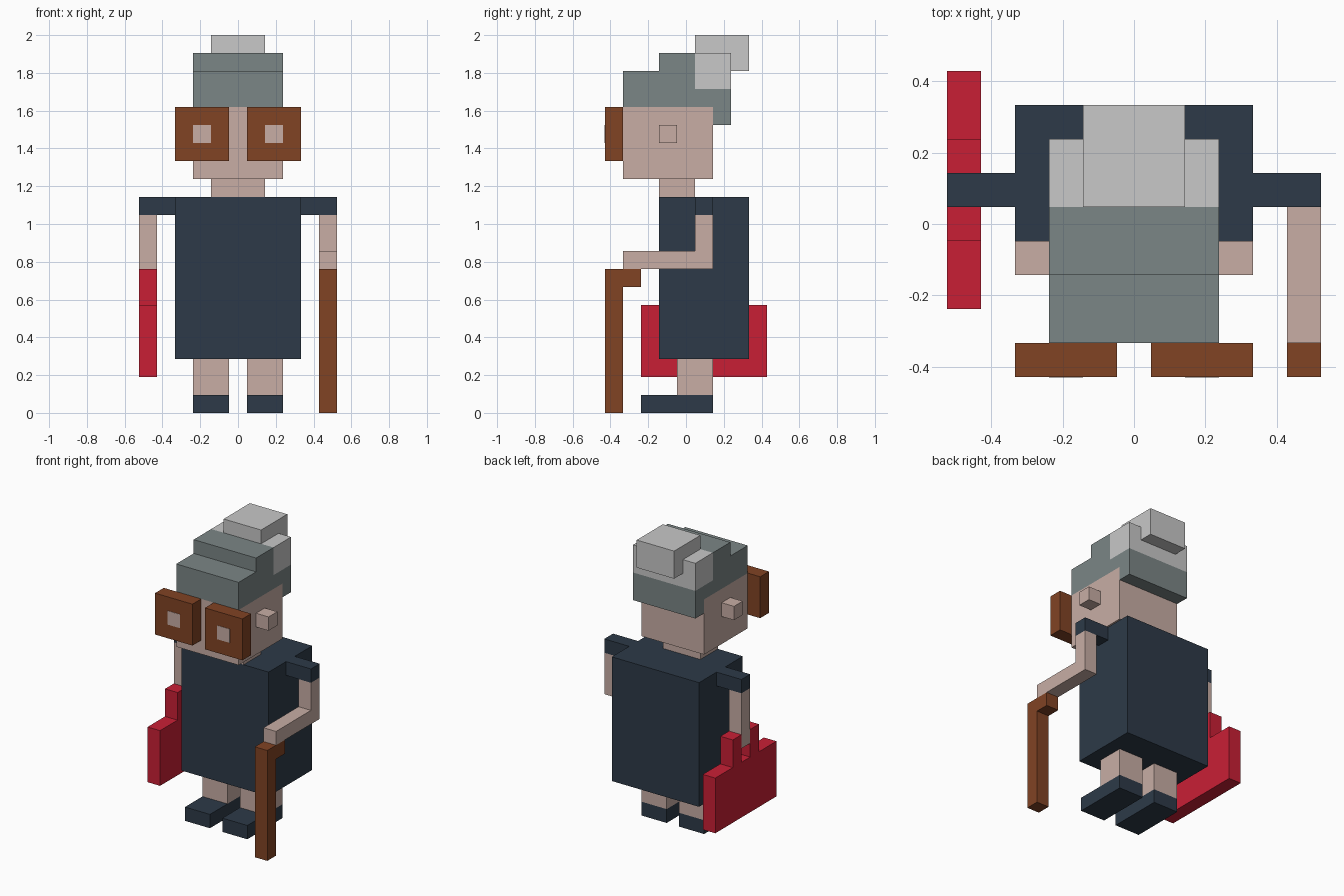
import bpy, bmesh

if "Cube" in bpy.data.objects:
    bpy.data.objects.remove(bpy.data.objects["Cube"])

U = 2 / 21  # one block of the model; all sizes below are in blocks


def material(name, rgb):
    lin = [((c / 255 + 0.055) / 1.055) ** 2.4 for c in rgb]
    m = bpy.data.materials.new(name)
    m.diffuse_color = (*lin, 1)
    m.use_nodes = True
    m.node_tree.nodes["Principled BSDF"].inputs["Base Color"].default_value = m.diffuse_color
    return m


NAVY = material("navy cloth", (45, 58, 72))
SKIN = material("skin", (200, 174, 165))
RED = material("red leather", (201, 31, 53))
BROWN = material("brown wood", (129, 67, 36))
GREY = material("grey hair", (123, 134, 134))
LIGHT = material("light grey hair", (200, 200, 200))


def prism(name, mat, x0, x1, profile):
    """Extrude a side profile of (y, z) points from x0 to x1."""
    bm = bmesh.new()
    face = bm.faces.new([bm.verts.new((x0 * U, y * U, z * U)) for y, z in profile])
    ext = bmesh.ops.extrude_face_region(bm, geom=[face])["geom"]
    verts = [g for g in ext if isinstance(g, bmesh.types.BMVert)]
    bmesh.ops.translate(bm, verts=verts, vec=((x1 - x0) * U, 0, 0))
    bmesh.ops.recalc_face_normals(bm, faces=bm.faces)
    mesh = bpy.data.meshes.new(name)
    bm.to_mesh(mesh)
    bm.free()
    mesh.materials.append(mat)
    ob = bpy.data.objects.new(name, mesh)
    bpy.context.collection.objects.link(ob)
    return ob


def box(name, mat, x0, x1, y0, y1, z0, z1):
    return prism(name, mat, x0, x1, [(y0, z0), (y1, z0), (y1, z1), (y0, z1)])


def pair(name, mat, x0, x1, *yz):
    """A box on the right and its mirror image on the left."""
    box("right_" + name, mat, x0, x1, *yz)
    box("left_" + name, mat, -x1, -x0, *yz)


# Legs, dress and sleeves
pair("shoe", NAVY, 0.5, 2.5, -2.5, 1.5, 0, 1)
pair("leg", SKIN, 0.5, 2.5, -0.5, 1.5, 1, 3)
box("dress", NAVY, -3.5, 3.5, -1.5, 3.5, 3, 12)
pair("sleeve", NAVY, 3.5, 5.5, 0.5, 1.5, 11, 12)

# Bent arm leaning on the cane
prism("bent_arm", SKIN, 4.5, 5.5,
      [(-3.5, 8), (1.5, 8), (1.5, 11), (0.5, 11), (0.5, 9), (-3.5, 9)])
prism("cane", BROWN, 4.5, 5.5,
      [(-4.5, 0), (-3.5, 0), (-3.5, 7), (-2.5, 7), (-2.5, 8), (-4.5, 8)])

# Straight arm holding the bag between its handles
box("straight_arm", SKIN, -5.5, -4.5, 0.5, 1.5, 7, 11)
prism("handbag", RED, -5.5, -4.5,
      [(-2.5, 2), (4.5, 2), (4.5, 6), (2.5, 6), (2.5, 8), (1.5, 8),
       (1.5, 6), (0.5, 6), (0.5, 8), (-0.5, 8), (-0.5, 6), (-2.5, 6)])

# Head
box("neck", SKIN, -1.5, 1.5, -1.5, 0.5, 12, 13)
box("head", SKIN, -2.5, 2.5, -3.5, 1.5, 13, 17)
pair("ear", SKIN, 2.5, 3.5, -1.5, -0.5, 15, 16)

# Glasses with thin plates for the lenses
pair("glasses_frame", BROWN, 0.5, 3.5, -4.5, -3.5, 14, 17)
pair("lens", SKIN, 1.5, 2.5, -4.52, -4.48, 15, 16)

# Stepped hair with a lighter back and bun
prism("hair", GREY, -2.5, 2.5,
      [(-3.5, 17), (1.5, 17), (1.5, 16), (2.5, 16), (2.5, 18), (0.5, 18),
       (0.5, 20), (-1.5, 20), (-1.5, 19), (-3.5, 19)])
box("back_hair", LIGHT, -2.5, 2.5, 0.5, 2.5, 18, 20)
box("hair_bun", LIGHT, -1.5, 1.5, 0.5, 3.5, 19, 21)
